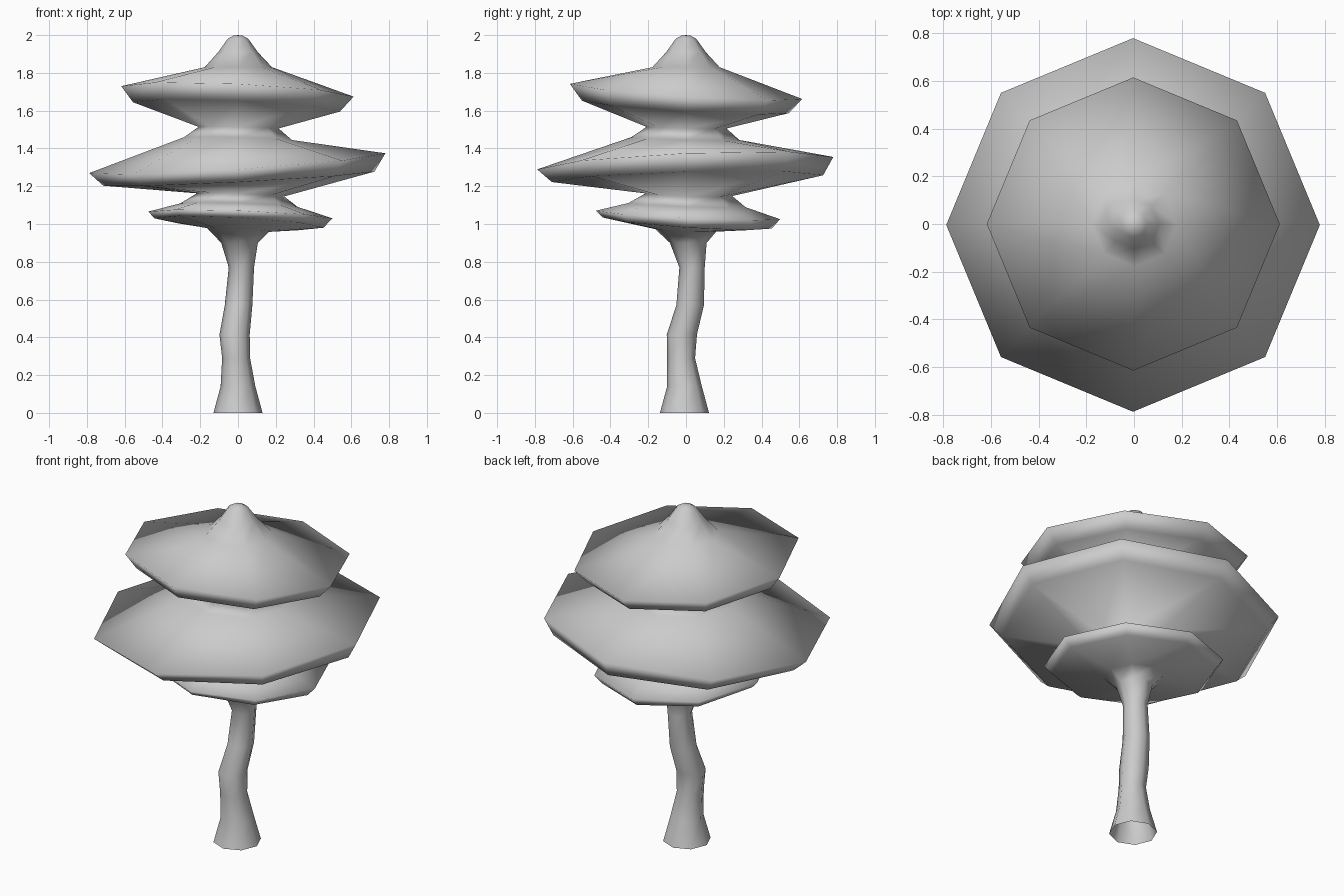
import bpy, bmesh
from math import cos, sin, pi

SIDES = 8
# Cross-sections from ground to tip: centre x, centre y, z, radius, slope along x, slope along y
RINGS = [
    # bent trunk
    (0.000, -0.008, 0.00, 0.130, 0, 0),
    (0.000, -0.008, 0.14, 0.092, 0, 0),
    (-0.010, -0.026, 0.29, 0.074, 0, 0),
    (-0.018, -0.022, 0.415, 0.080, 0, 0),
    (0.003, 0.022, 0.57, 0.073, 0, 0),
    (0.018, 0.032, 0.77, 0.067, 0, 0),
    (0.008, 0.012, 0.90, 0.097, 0, 0),
    # small lower tier
    (0.000, 0.000, 0.968, 0.163, -0.06, -0.03),
    (0.006, 0.008, 1.005, 0.447, -0.055, -0.065),
    (0.012, 0.010, 1.048, 0.487, -0.036, -0.046),
    (0.005, 0.005, 1.10, 0.310, -0.03, -0.035),
    # wide middle tier
    (0.015, 0.015, 1.155, 0.230, -0.04, -0.03),
    (0.005, 0.008, 1.24, 0.718, 0.052, 0.025),
    (-0.004, -0.004, 1.322, 0.784, 0.067, 0.042),
    (0.000, -0.004, 1.452, 0.286, -0.026, -0.026),
    # upper tier and pointed tip
    (0.003, 0.003, 1.51, 0.212, -0.02, -0.02),
    (-0.008, -0.003, 1.62, 0.548, -0.045, -0.06),
    (-0.003, 0.000, 1.702, 0.615, -0.045, -0.065),
    (0.002, 0.000, 1.83, 0.178, 0, 0),
    (0.000, 0.000, 1.91, 0.105, 0, 0),
    (0.000, 0.000, 1.98, 0.055, 0, 0),
    (0.000, 0.000, 1.997, 0.025, 0, 0),
]

bm = bmesh.new()


def add_ring(cx, cy, z, r, sx, sy):
    ring = []
    for i in range(SIDES):
        x, y = r * cos(2 * pi * i / SIDES), r * sin(2 * pi * i / SIDES)
        ring.append(bm.verts.new((cx + x, cy + y, z + sx * x + sy * y)))
    return ring


# Loft through the sections; the foot of the trunk stays open
rings = [add_ring(*r) for r in RINGS]
for a, b in zip(rings, rings[1:]):
    for i in range(SIDES):
        j = (i + 1) % SIDES
        bm.faces.new((a[i], a[j], b[j], b[i]))

# Rounded point
tip = bm.verts.new((0, 0, 2.0))
for i in range(SIDES):
    bm.faces.new((rings[-1][i], rings[-1][(i + 1) % SIDES], tip))

for f in bm.faces:
    f.smooth = True
mesh = bpy.data.meshes.new("tiered_tree")
bm.to_mesh(mesh)
bm.free()
tree = bpy.data.objects.new("tiered_tree", mesh)
bpy.context.collection.objects.link(tree)
